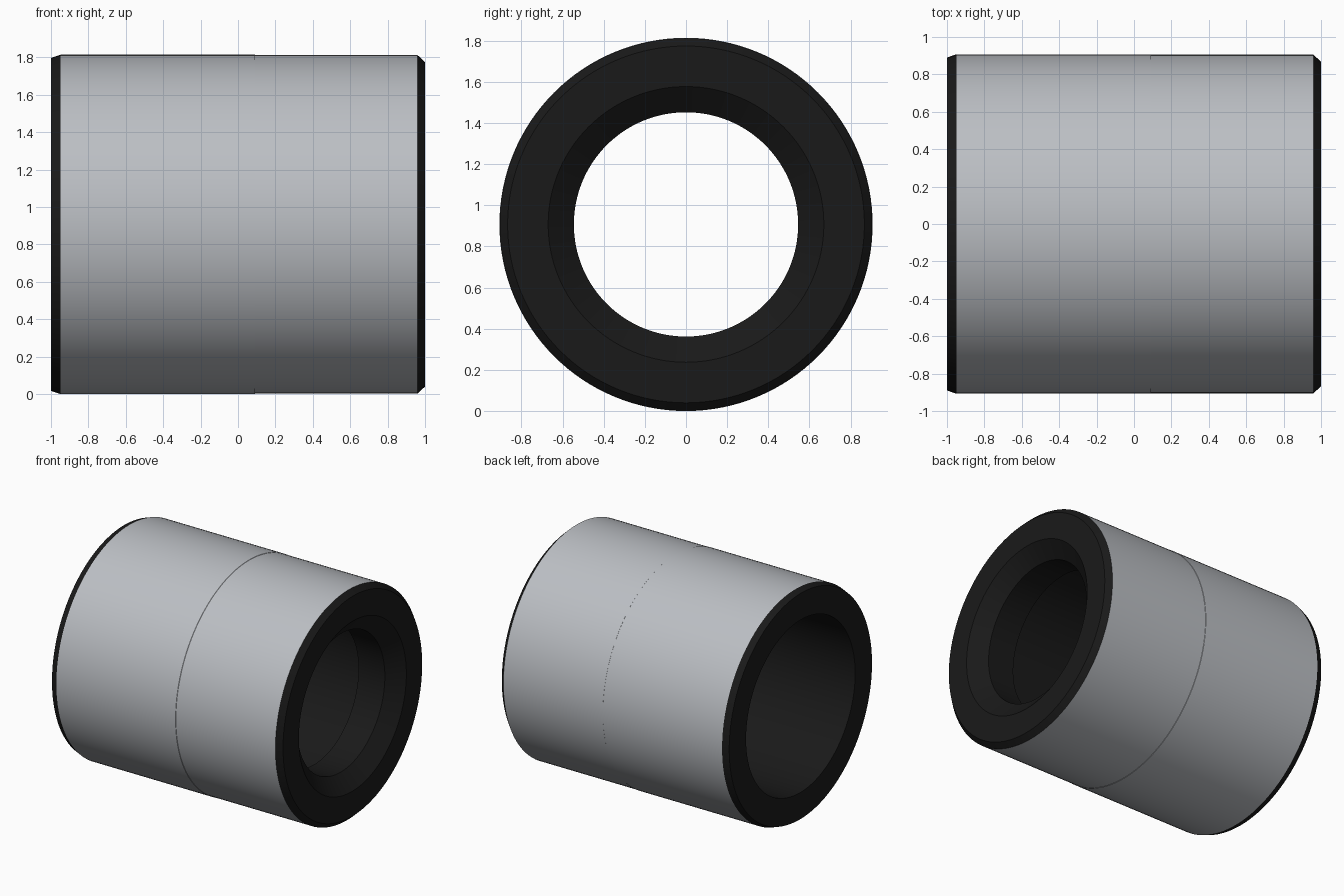
import bpy, bmesh, math

if "Cube" in bpy.data.objects:
    bpy.data.objects.remove(bpy.data.objects["Cube"])

R = 0.907      # outer radius, also height of the axis
SEGMENTS = 128


def lathe_x(name, profile):
    """Spin a closed (x, radius) profile round the x axis."""
    bm = bmesh.new()
    rings = []
    for i in range(SEGMENTS):
        a = 2 * math.pi * i / SEGMENTS
        rings.append([bm.verts.new((x, r * math.sin(a), R + r * math.cos(a)))
                      for x, r in profile])
    n = len(profile)
    for i in range(SEGMENTS):
        a, b = rings[i], rings[(i + 1) % SEGMENTS]
        for j in range(n):
            k = (j + 1) % n
            bm.faces.new((a[j], a[k], b[k], b[j]))
    bmesh.ops.recalc_face_normals(bm, faces=bm.faces)
    mesh = bpy.data.meshes.new(name)
    bm.to_mesh(mesh)
    bm.free()
    obj = bpy.data.objects.new(name, mesh)
    bpy.context.collection.objects.link(obj)
    bpy.context.view_layer.objects.active = obj
    obj.select_set(True)
    bpy.ops.object.shade_smooth_by_angle(angle=math.radians(12))
    obj.select_set(False)
    return obj


# Sleeve: one turned wall with bevelled ends, a fine seam and an inner lip
sleeve = lathe_x("sleeve", [
    (-1.0, 0.89), (-0.95, R),                 # left bevel
    (0.09, R), (0.092, R - 0.002),            # seam
    (0.96, R - 0.002), (1.0, 0.867),          # right bevel
    (1.0, 0.67), (0.90, 0.545),               # countersunk mouth
    (0.67, 0.545), (0.67, 0.68),              # lip and its inner shoulder
    (-1.0, 0.68),                             # long wide bore
])

# Charcoal for the end faces and the bore
grey = bpy.data.materials.new("grey")
grey.diffuse_color = (0.5, 0.52, 0.55, 1)
grey.use_nodes = True
grey.node_tree.nodes["Principled BSDF"].inputs["Base Color"].default_value = grey.diffuse_color
dark = bpy.data.materials.new("charcoal")
dark.diffuse_color = (0.01, 0.01, 0.01, 1)
dark.use_nodes = True
dark.node_tree.nodes["Principled BSDF"].inputs["Base Color"].default_value = dark.diffuse_color
sleeve.data.materials.append(grey)
sleeve.data.materials.append(dark)
for p in sleeve.data.polygons:
    c = p.center
    radius = math.hypot(c.y, c.z - R)
    p.material_index = 0 if radius > 0.9 and -0.95 < c.x < 0.96 else 1
